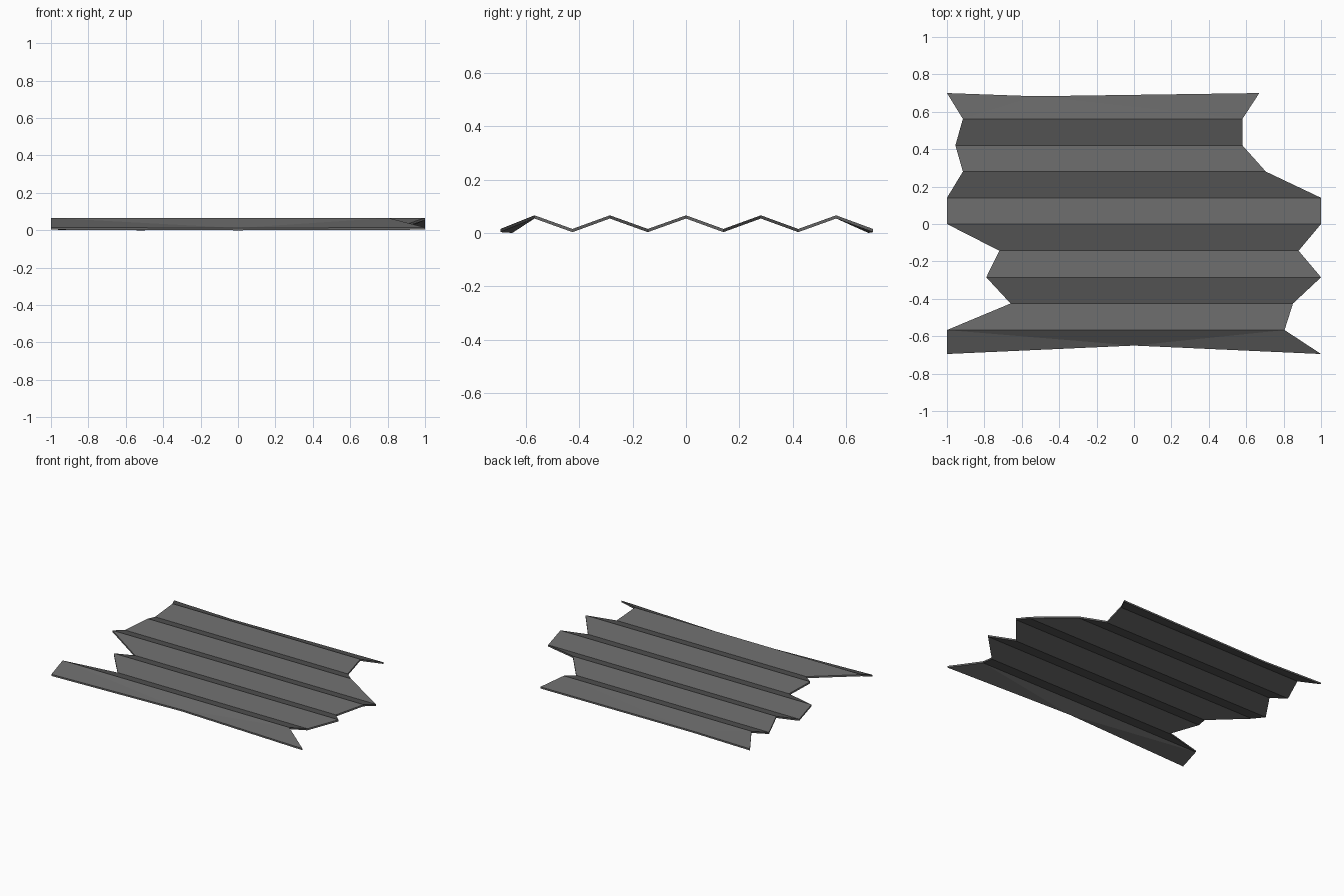
import bpy, bmesh

if "Cube" in bpy.data.objects:
    bpy.data.objects.remove(bpy.data.objects["Cube"])

THICK = 0.012       # vertical thickness of the sheet
LOW, HIGH = 0.003, 0.054

# Each fold line, front to back: y, left end x, right end x
folds = [
    (-0.695, -1.00, 1.00), (-0.567, -1.00, 0.805), (-0.425, -0.66, 0.85),
    (-0.285, -0.79, 1.00), (-0.143, -0.72, 0.88), (0.0, -1.00, 1.00),
    (0.14, -1.00, 1.00), (0.28, -0.915, 0.705), (0.42, -0.955, 0.58),
    (0.562, -0.915, 0.58), (0.70, -1.00, 0.67),
]

mat = bpy.data.materials.new("dark grey metal")
mat.diffuse_color = (0.13, 0.13, 0.13, 1)
mat.use_nodes = True
mat.node_tree.nodes["Principled BSDF"].inputs["Base Color"].default_value = mat.diffuse_color

bm = bmesh.new()

# Zigzag fold lines, alternating valley and ridge
rows = []
for i, (y, left, right) in enumerate(folds):
    z = HIGH if i % 2 else LOW
    rows.append((bm.verts.new((left, y, z)), bm.verts.new((right, y, z))))

# Inner panels
for (a, b), (c, d) in zip(rows[1:-2], rows[2:-1]):
    bm.faces.new((a, b, d, c))

# Bent front and back panels, their outer edge dented at a middle point
def bent_panel(outer, ridge, point, flip):
    mid = bm.verts.new(point)
    for tri in ((outer[0], mid, ridge[0]), (mid, ridge[1], ridge[0]),
                (mid, outer[1], ridge[1])):
        bm.faces.new(tri[::-1] if flip else tri)

bent_panel(rows[0], rows[1], (0.0, -0.65, 0.0), False)
bent_panel(rows[-1], rows[-2], (-0.53, 0.683, 0.0), True)

# Give the sheet its thickness: copy upward and wall the rim
bottom = list(bm.faces)
rim = [e for e in bm.edges if e.is_boundary]
upper = {v: bm.verts.new((v.co.x, v.co.y, v.co.z + THICK)) for v in list(bm.verts)}
for f in bottom:
    bm.faces.new([upper[v] for v in f.verts])
for e in rim:
    a, b = e.verts
    bm.faces.new((a, b, upper[b], upper[a]))
bmesh.ops.recalc_face_normals(bm, faces=bm.faces)

mesh = bpy.data.meshes.new("corrugated_sheet")
bm.to_mesh(mesh)
bm.free()
mesh.materials.append(mat)
sheet = bpy.data.objects.new("corrugated_sheet", mesh)
bpy.context.collection.objects.link(sheet)
